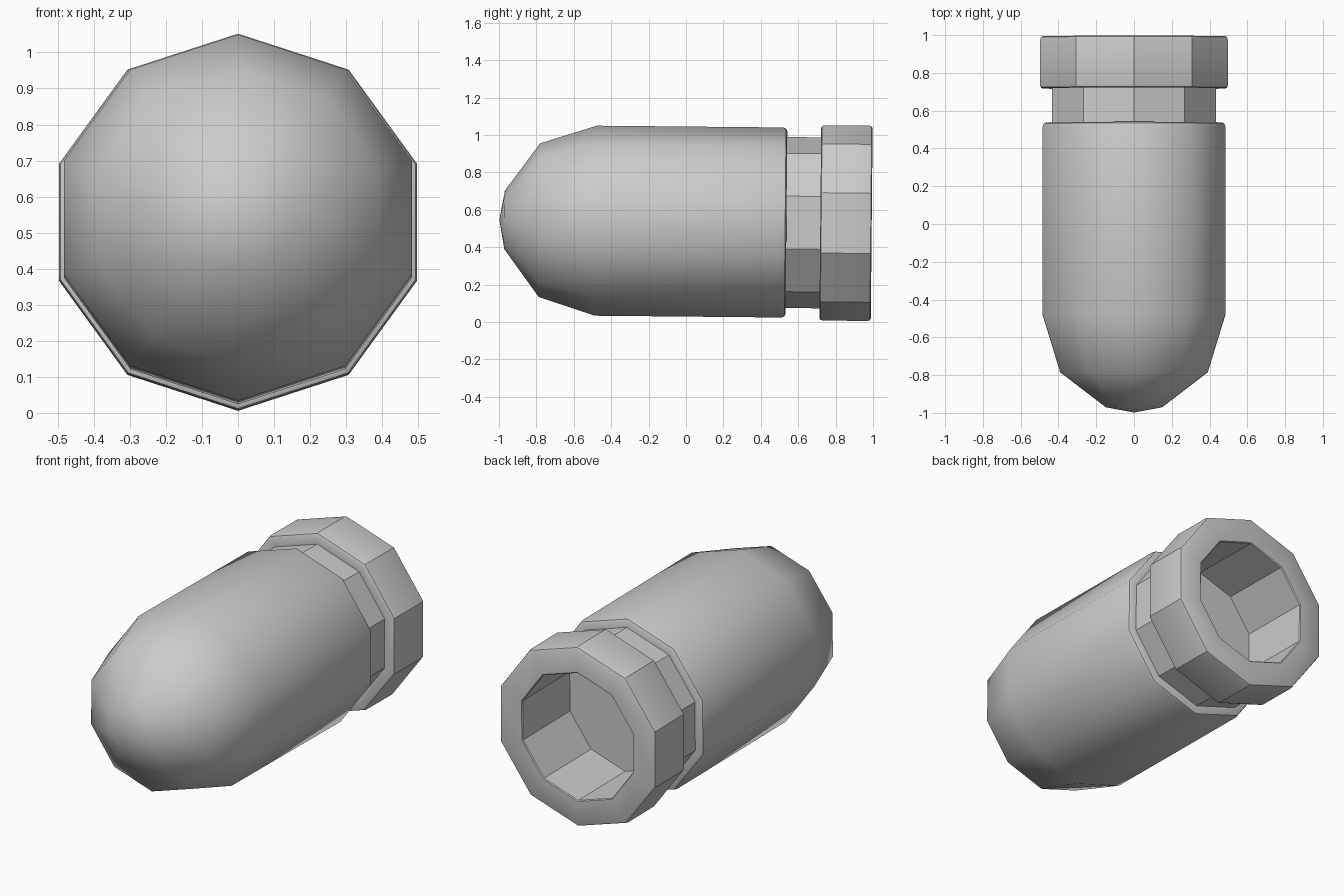
import bpy, bmesh, math

if "Cube" in bpy.data.objects:
    bpy.data.objects.remove(bpy.data.objects["Cube"])

SIDES = 10
TILT = math.radians(-0.55)


def lathe(name, profile, smooth_angle):
    """Revolve (radius, y) points around the y axis into a ten-sided part."""
    bm = bmesh.new()
    rings = []
    for r, y in profile:
        if r == 0:
            rings.append([bm.verts.new((0, y, 0))])
        else:
            rings.append([bm.verts.new((r * math.sin(2 * math.pi * i / SIDES), y,
                                        r * math.cos(2 * math.pi * i / SIDES)))
                          for i in range(SIDES)])
    for a, b in zip(rings, rings[1:]):
        for i in range(SIDES):
            j = (i + 1) % SIDES
            if len(a) == 1:
                bm.faces.new((a[0], b[j], b[i]))
            elif len(b) == 1:
                bm.faces.new((a[i], a[j], b[0]))
            else:
                bm.faces.new((a[i], a[j], b[j], b[i]))
    bmesh.ops.recalc_face_normals(bm, faces=bm.faces)
    mesh = bpy.data.meshes.new(name)
    bm.to_mesh(mesh)
    bm.free()
    ob = bpy.data.objects.new(name, mesh)
    bpy.context.collection.objects.link(ob)
    ob.location.z = 0.537
    ob.rotation_euler.x = TILT
    bpy.ops.object.select_all(action='DESELECT')
    ob.select_set(True)
    bpy.context.view_layer.objects.active = ob
    bpy.ops.object.shade_smooth_by_angle(angle=math.radians(smooth_angle))
    return ob


# Body with rounded nose and softened rear lip
nose = [(0.508 * math.sin(math.radians(a)), -0.482 - 0.513 * math.cos(math.radians(a)))
        for a in (18, 54, 90)]
lathe("rounded_body", [(0, -0.998)] + nose +
      [(0.508, 0.515), (0.503, 0.53), (0.488, 0.537), (0.44, 0.537)], 40)

# Neck, bevelled flange and blind socket, in one continuous part
lathe("neck_and_flange", [
    (0.457, 0.53), (0.457, 0.72),
    (0.507, 0.718), (0.518, 0.723), (0.522, 0.735),
    (0.522, 0.975), (0.518, 0.988), (0.507, 0.993),
    (0.375, 0.993), (0.37, 0.988), (0.37, 0.56), (0, 0.56)], 30)
